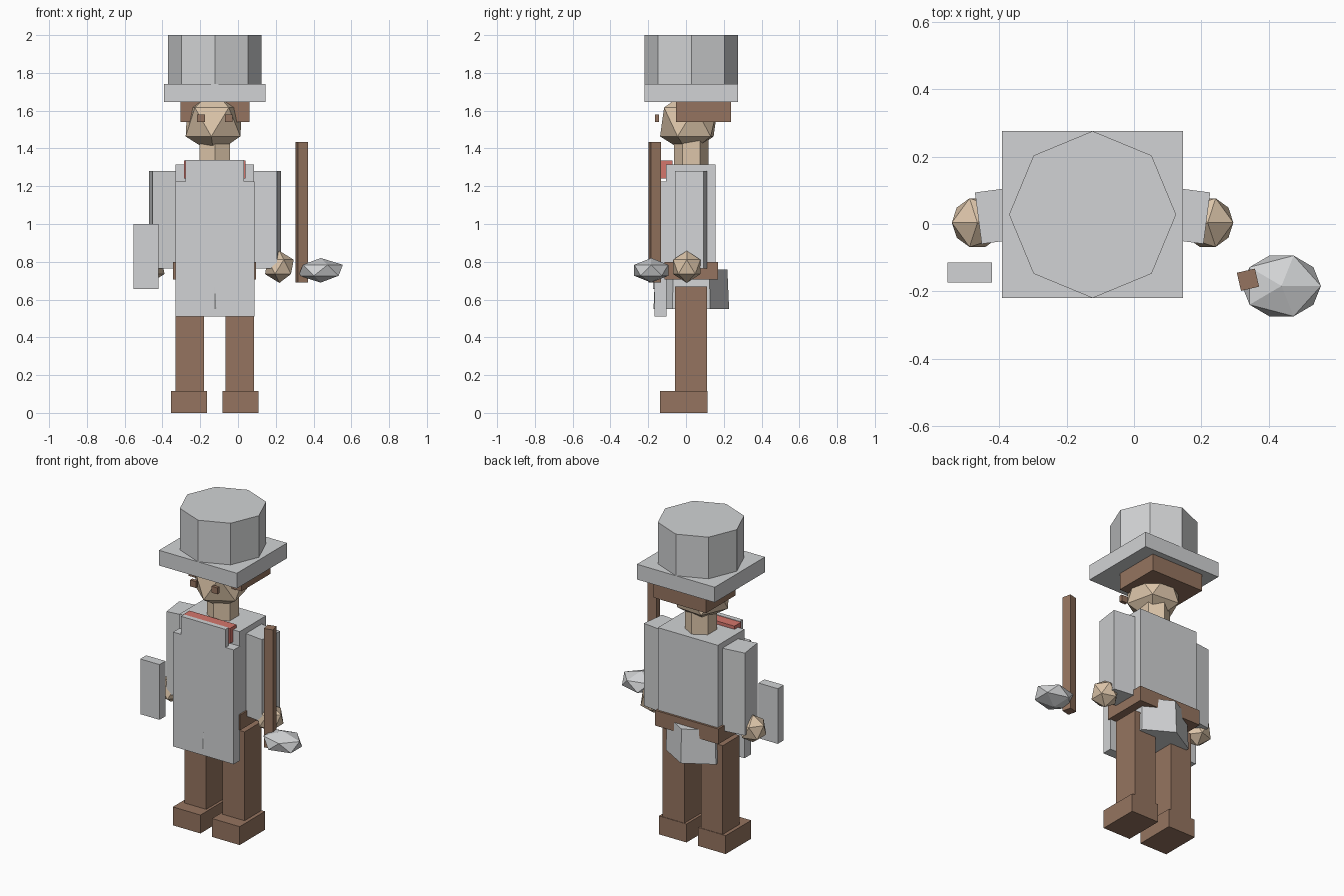
import bpy
from math import radians

default = bpy.data.objects.get("Cube")
if default:
    bpy.data.objects.remove(default, do_unlink=True)

MID = -0.123  # body centre line


def material(name, rgb):
    m = bpy.data.materials.new(name)
    m.use_nodes = True
    colour = (*rgb, 1)
    m.diffuse_color = colour
    m.node_tree.nodes["Principled BSDF"].inputs["Base Color"].default_value = colour
    return m


grey = material("pale_grey", (0.64, 0.65, 0.66))
brown = material("leather_brown", (0.30, 0.175, 0.115))
skin = material("skin", (0.72, 0.56, 0.40))
red = material("scarf_red", (0.66, 0.18, 0.15))


def finish(name, mat):
    ob = bpy.context.object
    ob.name = ob.data.name = name
    ob.data.materials.append(mat)
    return ob


def box(name, mat, x, y, z, turn=0):
    """Box from (min, max) ranges, turned about its own vertical axis."""
    spans = (x, y, z)
    bpy.ops.mesh.primitive_cube_add(
        size=1, location=[(a + b) / 2 for a, b in spans], rotation=(0, 0, radians(turn)))
    ob = finish(name, mat)
    ob.scale = [b - a for a, b in spans]
    return ob


def prism(name, mat, sides, r_low, r_top, z):
    """Upright prism or cut cone on the body axis."""
    bpy.ops.mesh.primitive_cone_add(
        vertices=sides, radius1=r_low, radius2=r_top, depth=z[1] - z[0],
        location=(MID, 0.028, (z[0] + z[1]) / 2))
    return finish(name, mat)


def gem(name, mat, loc, scale, turn=0):
    """Twenty-sided ball."""
    bpy.ops.mesh.primitive_ico_sphere_add(
        subdivisions=1, radius=1, location=loc, rotation=(0, 0, radians(turn)))
    ob = finish(name, mat)
    ob.scale = scale
    return ob


def around(side, near, far):
    """x range at a distance from the centre line, on one side."""
    return sorted((MID + side * near, MID + side * far))


# Paired parts
for side, label in ((1, "left"), (-1, "right")):
    box(label + "_boot", brown, around(side, 0.04, 0.231), (-0.138, 0.113), (0, 0.115))
    box(label + "_leg", brown, around(side, 0.057, 0.208), (-0.057, 0.11), (0.1, 0.67))
    box(label + "_arm", grey, around(side, 0.19, 0.34), (-0.05, 0.104), (0.765, 1.28), -7.5 * side)
    gem(label + "_hand", skin, (MID + side * 0.342, 0.004, 0.773), (0.085,) * 3,
        0 if side > 0 else 180)
    box(label + "_eye", brown, around(side, 0.053, 0.094), (-0.163, -0.142), (1.54, 1.58))

# Body and clothing
prism("skirt", grey, 6, 0.2, 0.191, (0.55, 0.76))
box("belt", brown, (-0.343, 0.095), (-0.115, 0.17), (0.705, 0.8))
box("torso", grey, (-0.33, 0.085), (-0.106, 0.157), (0.78, 1.315))
box("apron", grey, (-0.332, 0.087), (-0.167, -0.104), (0.51, 1.225))
box("apron_bib", grey, (-0.277, 0.031), (-0.167, -0.137), (1.2, 1.338))
box("scarf", red, (-0.285, 0.04), (-0.137, -0.072), (1.24, 1.335))

# Head
prism("neck", skin, 6, 0.092, 0.092, (1.28, 1.45))
gem("head", skin, (-0.128, 0.015, 1.54), (0.171,) * 3, 85)
box("hair", brown, (-0.305, 0.06), (-0.053, 0.237), (1.54, 1.66))

# Hat
box("hat_brim", grey, (-0.392, 0.146), (-0.22, 0.276), (1.645, 1.74))
prism("hat_crown", grey, 8, 0.248, 0.248, (1.73, 2.0))

# Carried items
box("shield", grey, (-0.554, -0.421), (-0.174, -0.115), (0.655, 1.0))
box("staff", brown, (0.311, 0.366), (-0.193, -0.138), (0.69, 1.433), 13)
gem("stone", grey, (0.438, -0.184, 0.755), (0.131, 0.106, 0.065))
